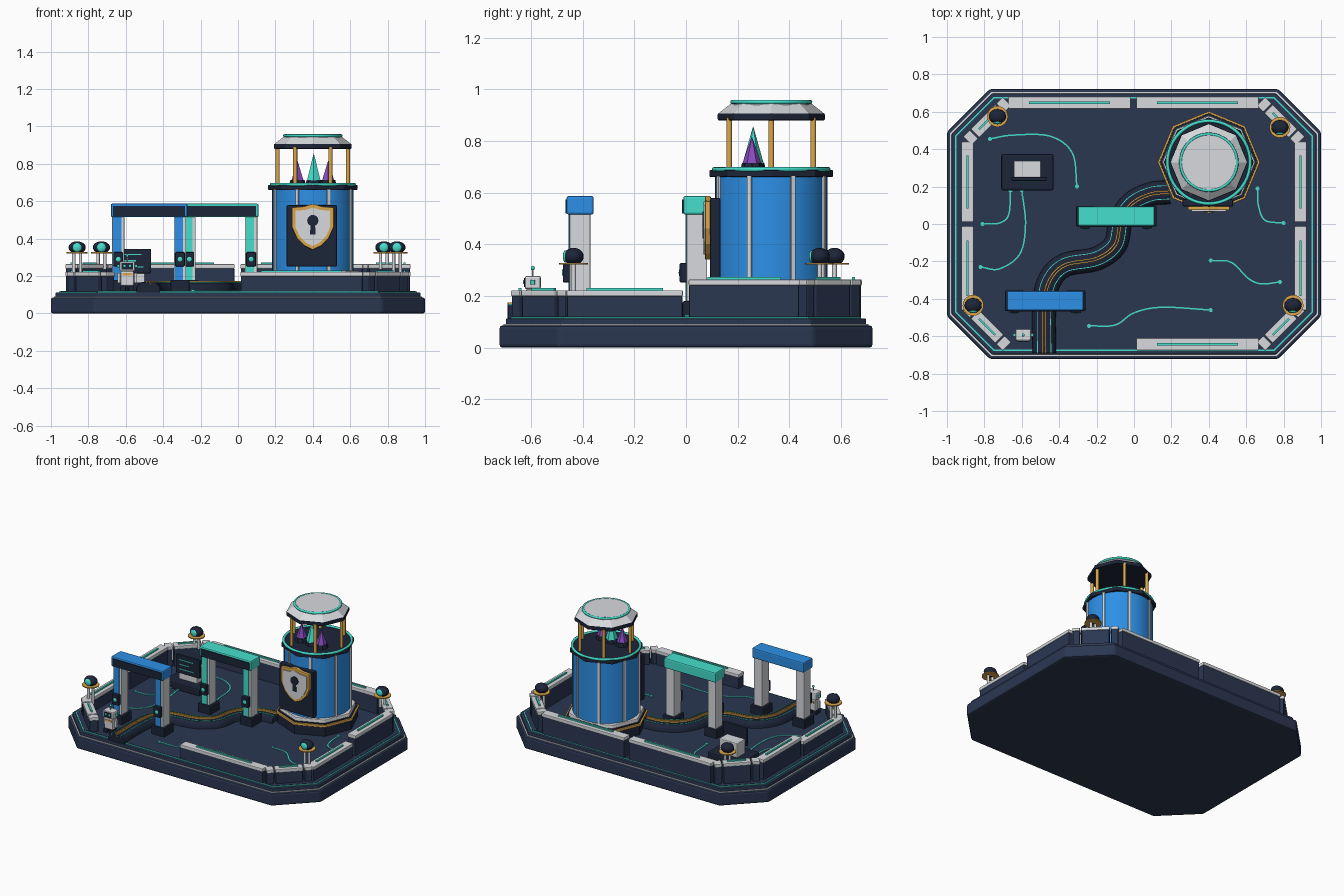
import bpy, bmesh, math
from mathutils import Vector, Matrix

if "Cube" in bpy.data.objects:
    bpy.data.objects.remove(bpy.data.objects["Cube"])


def mat(name, r, g, b):
    m = bpy.data.materials.new(name)
    m.diffuse_color = (r, g, b, 1)
    m.use_nodes = True
    m.node_tree.nodes["Principled BSDF"].inputs["Base Color"].default_value = m.diffuse_color
    return m


NAVY = mat("navy", 0.023, 0.038, 0.083)
DARK = mat("dark_navy", 0.012, 0.018, 0.040)
LIGHT = mat("light_grey", 0.68, 0.70, 0.73)
BLUE = mat("blue", 0.026, 0.28, 0.80)
TEAL = mat("teal", 0.06, 0.74, 0.61)
GOLD = mat("gold", 0.72, 0.39, 0.07)
PURPLE = mat("purple", 0.25, 0.07, 0.53)


def finish(name, bm, m, matrix=None, bevel=0, smooth=False):
    bmesh.ops.recalc_face_normals(bm, faces=bm.faces)
    me = bpy.data.meshes.new(name)
    bm.to_mesh(me)
    bm.free()
    me.materials.append(m)
    ob = bpy.data.objects.new(name, me)
    bpy.context.collection.objects.link(ob)
    if matrix:
        ob.matrix_world = matrix
    if bevel:
        b = ob.modifiers.new("bevel", "BEVEL")
        b.width, b.segments = bevel, 2
    if smooth:
        bpy.ops.object.select_all(action="DESELECT")
        ob.select_set(True)
        bpy.context.view_layer.objects.active = ob
        bpy.ops.object.shade_smooth_by_angle(angle=math.radians(35))
    return ob


def box(name, c, s, m, bevel=0, rot=0):
    bm = bmesh.new()
    bmesh.ops.create_cube(bm, size=1)
    bmesh.ops.scale(bm, vec=s, verts=bm.verts)
    return finish(name, bm, m, Matrix.Translation(c) @ Matrix.Rotation(rot, 4, "Z"), bevel)


def cone(name, x, y, z0, z1, r0, r1, m, n=24, bevel=0, smooth=True):
    bm = bmesh.new()
    bmesh.ops.create_cone(bm, cap_ends=True, segments=n, radius1=r0, radius2=r1, depth=z1 - z0)
    return finish(name, bm, m, Matrix.Translation((x, y, (z0 + z1) / 2)), bevel, smooth and n > 8)


def ball(name, c, r, m, squash=(1, 1, 1)):
    bm = bmesh.new()
    bmesh.ops.create_uvsphere(bm, u_segments=20, v_segments=12, radius=r)
    bmesh.ops.scale(bm, vec=squash, verts=bm.verts)
    return finish(name, bm, m, Matrix.Translation(c), 0, True)


def prism(name, pts, depth, m, matrix, bevel=0):
    bm = bmesh.new()
    f = bm.faces.new([bm.verts.new((x, y, 0)) for x, y in pts])
    g = bmesh.ops.extrude_face_region(bm, geom=[f])
    bmesh.ops.translate(bm, vec=(0, 0, depth), verts=[v for v in g["geom"] if isinstance(v, bmesh.types.BMVert)])
    return finish(name, bm, m, matrix, bevel)


def plate(name, inset, z0, z1, m, bevel=0):
    # octagonal slab, inset from the outer edge of the base
    x, y, c = 1 - inset, 0.722 - inset, 0.23 - 0.586 * inset
    h = [(x, y - c), (x - c, y), (c - x, y), (-x, y - c)]
    return prism(name, h + [(-a, -b) for a, b in h], z1 - z0, m, Matrix.Translation((0, 0, z0)), bevel)


def spline(pts, steps=8):
    p = [Vector(q) for q in pts]
    p = [2 * p[0] - p[1]] + p + [2 * p[-1] - p[-2]]
    out = []
    for a, b, c, d in zip(p, p[1:], p[2:], p[3:]):
        for i in range(steps):
            t = i / steps
            out.append(0.5 * (2 * b + (c - a) * t + (2 * a - 5 * b + 4 * c - d) * t * t
                              + (3 * b - a - 3 * c + d) * t ** 3))
    return out + [p[-2]]


def ribbon(name, line, section, m):
    # (sideways, height) section swept along a flat line
    bm = bmesh.new()
    prev = None
    for i, q in enumerate(line):
        t = (line[min(i + 1, len(line) - 1)] - line[max(i - 1, 0)]).normalized()
        n = Vector((-t.y, t.x))
        ring = [bm.verts.new((*(q + n * w), z)) for w, z in section]
        if prev:
            for k in range(len(ring)):
                bm.faces.new((prev[k], prev[k - 1], ring[k - 1], ring[k]))
        else:
            bm.faces.new(ring)
        prev = ring
    bm.faces.new(prev)
    return finish(name, bm, m, None, 0, True)


def strip(off, half, z0, z1):
    return [(off - half, z0), (off + half, z0), (off + half, z1), (off - half, z1)]


def hoop(name, x, y, z, R, r, m, n=48):
    bpy.ops.mesh.primitive_torus_add(location=(x, y, z), major_radius=R, minor_radius=r, major_segments=n, minor_segments=8)
    ob = bpy.context.object
    ob.name = name
    ob.data.materials.append(m)
    bpy.ops.object.shade_smooth_by_angle(angle=math.radians(50))


# stepped base
F = 0.12
plate("base", 0, 0, 0.086, NAVY, 0.012)
plate("base_light_trim", 0.016, 0.08, 0.091, LIGHT)
plate("base_step", 0.025, 0.085, 0.113, NAVY, 0.006)
plate("base_teal_trim", 0.044, 0.11, 0.118, TEAL)
plate("floor", 0.052, 0.11, F, NAVY)


# perimeter walls with light caps and teal strips
def wall(x, y, length, rot, top, lit=True):
    box("wall_body", (x, y, (0.115 + top - 0.02) / 2), (length - 0.005, 0.058, top - 0.02 - 0.115), NAVY, 0.005, rot)
    box("wall_cap", (x, y, top - 0.012), (length, 0.065, 0.024), LIGHT, 0.005, rot)
    if lit:
        box("wall_strip", (x, y, top + 0.004), (length * 0.66, 0.012, 0.01), TEAL, 0, rot)


LOW, HIGH = 0.222, 0.264
Q = math.pi / 2
for x in (-0.345, 0.34):
    wall(x, 0.648, 0.655, 0, HIGH)
wall(0.34, -0.643, 0.655, 0, LOW)
for s in (-1, 1):
    wall(s * 0.89, 0.225, 0.43, Q, HIGH)
    wall(s * 0.89, -0.237, 0.45, Q, LOW)
    for t, top in ((1, HIGH), (-1, LOW)):
        d = Vector((s, -t)).normalized()
        c = Vector((s * 0.785, t * 0.55))
        a = math.atan2(d.y, d.x)
        for k, ln in ((-0.125, 0.05), (0, 0.185), (0.125, 0.05)):
            p = c + d * k
            wall(p.x, p.y, ln, a, top, k == 0)

# watch lamps on the corners
for x, y, z in ((-0.73, 0.575, HIGH), (0.78, 0.517, HIGH), (-0.86, -0.435, LOW), (0.85, -0.435, LOW)):
    for s in (-1, 1):
        cone("lamp_post", x + s * 0.018, y, z - 0.03, 0.325, 0.009, 0.009, LIGHT, 12)
    cone("lamp_tray", x, y, 0.321, 0.328, 0.056, 0.056, GOLD)
    ball("lamp_head", (x, y, 0.353), 0.046, DARK, (1, 0.85, 0.72))
    ball("lamp_eye", (x, y - 0.031, 0.353), 0.024, TEAL, (1, 0.45, 1))

# winding raised path
way = spline([(-0.48, -0.69), (-0.48, -0.45), (-0.455, -0.31), (-0.37, -0.22), (-0.2, -0.185),
              (-0.1, -0.11), (-0.07, 0.02), (-0.01, 0.11), (0.09, 0.16), (0.19, 0.17)])
ribbon("path", way, [(0.064, 0.112), (0.062, 0.135), (0.052, 0.154), (0.036, 0.165),
                     (-0.036, 0.165), (-0.052, 0.154), (-0.062, 0.135), (-0.064, 0.112)], DARK)
for s in (-1, 1):
    ribbon("path_teal_edge", way, strip(s * 0.036, 0.002, 0.155, 0.168), TEAL)
    ribbon("path_gold_line", way, strip(s * 0.007, 0.004, 0.155, 0.175), GOLD)

# floor circuit lines
for pts in ([(-0.77, 0.455), (-0.65, 0.475), (-0.45, 0.47), (-0.33, 0.38), (-0.305, 0.2)],
            [(-0.81, 0), (-0.72, 0.005), (-0.67, 0.05), (-0.66, 0.18)],
            [(-0.82, -0.23), (-0.72, -0.24), (-0.61, -0.16), (-0.58, 0), (-0.6, 0.18)],
            [(-0.24, -0.545), (-0.1, -0.54), (0, -0.475), (0.15, -0.445), (0.41, -0.46)],
            [(0.41, -0.195), (0.52, -0.205), (0.61, -0.29), (0.68, -0.32), (0.78, -0.31)],
            [(0.66, 0.19), (0.665, 0.1), (0.7, 0.02), (0.8, 0.005)]):
    ribbon("circuit_line", spline(pts), strip(0, 0.004, F - 0.005, F + 0.004), TEAL)
    for p in (pts[0], pts[-1]):
        cone("circuit_node", *p, F - 0.005, F + 0.007, 0.011, 0.011, TEAL, 12)


# gates
def gate(x, y, m):
    box("gate_beam", (x, y, 0.551), (0.41, 0.105, 0.072), m, 0.008)
    box("gate_beam_panel", (x, y - 0.053, 0.547), (0.385, 0.008, 0.054), DARK)
    for s in (-1, 1):
        px = x + s * 0.165
        box("gate_foot", (px, y, 0.147), (0.1, 0.11, 0.066), DARK, 0.006)
        box("gate_leg", (px, y, 0.35), (0.066, 0.08, 0.35), LIGHT, 0.005)
        box("gate_leg_panel", (px - 0.006, y - 0.041, 0.35), (0.044, 0.006, 0.34), m)
        box("gate_reader", (px, y - 0.052, 0.29), (0.052, 0.03, 0.075), DARK, 0.005)
        ball("gate_reader_light", (px, y - 0.066, 0.29), 0.014, TEAL, (1, 0.3, 1))


gate(-0.475, -0.41, BLUE)
gate(-0.095, 0.042, TEAL)

# tower
X, Y = 0.4, 0.33
cone("tower_plinth", X, Y, 0.115, 0.188, 0.264, 0.264, DARK, 8)
cone("tower_gold_trim", X, Y, 0.185, 0.202, 0.274, 0.274, GOLD, 8, 0.003)
cone("tower_plinth_top", X, Y, 0.19, 0.208, 0.264, 0.262, DARK, 8)
cone("tower_light_trim", X, Y, 0.2, 0.23, 0.252, 0.248, LIGHT, 8, 0.005)
cone("tower_wall", X, Y, 0.22, 0.67, 0.218, 0.218, BLUE, 40)
for k in range(8):
    a = math.radians(22.5 + 45 * k)
    box("tower_rib", (X + 0.218 * math.cos(a), Y + 0.218 * math.sin(a), 0.445), (0.016, 0.018, 0.44), LIGHT, 0.003, a)
cone("tower_rim", X, Y, 0.66, 0.688, 0.24, 0.24, DARK, 8, 0.005)
hoop("tower_teal_ring", X, Y, 0.69, 0.221, 0.009, TEAL)
for k in range(6):
    a = math.radians(60 * k)
    cone("tower_column", X + 0.188 * math.cos(a), Y + 0.188 * math.sin(a), 0.68, 0.89, 0.011, 0.011, GOLD, 12)
cone("roof_edge", X, Y, 0.88, 0.907, 0.208, 0.208, DARK, 8, 0.004)
cone("roof_slope", X, Y, 0.907, 0.945, 0.204, 0.155, LIGHT, 8)
cone("roof_disc", X, Y, 0.94, 0.956, 0.15, 0.146, LIGHT, 40)
hoop("roof_teal_ring", X, Y, 0.951, 0.151, 0.008, TEAL)

# crystals
for x, y, h, r, m in ((0.405, 0.26, 0.855, 0.041, TEAL), (0.318, 0.265, 0.815, 0.037, PURPLE),
                      (0.482, 0.255, 0.815, 0.037, PURPLE)):
    cone("crystal_socket", x, y, 0.685, 0.715, 0.045, 0.038, DARK, 8)
    cone("crystal", x, y, 0.712, h, r, 0.001, m, 6)

# vault door and shield
U = Matrix.Rotation(Q, 4, "X")
box("door", (0.395, 0.113, 0.415), (0.27, 0.04, 0.33), DARK, 0.008)
half = [(0, 0.125), (0.05, 0.11), (0.112, 0.105), (0.112, 0.0), (0.085, -0.06), (0.045, -0.1), (0, -0.122)]
shield = half + [(-x, z) for x, z in half[-2:0:-1]]
prism("shield_frame", shield, 0.022, GOLD, Matrix.Translation((0.4, 0.096, 0.462)) @ U, 0.004)
prism("shield_face", [(x * 0.83, z * 0.83) for x, z in shield], 0.012, LIGHT, Matrix.Translation((0.4, 0.08, 0.462)) @ U)
disc = [(0.03 * math.cos(k * math.pi / 10), 0.03 * math.sin(k * math.pi / 10)) for k in range(20)]
prism("keyhole_top", disc, 0.008, DARK, Matrix.Translation((0.4, 0.071, 0.497)) @ U)
prism("keyhole_slot", [(-0.011, 0), (0.011, 0), (0.015, -0.075), (-0.015, -0.075)], 0.008, DARK,
      Matrix.Translation((0.4, 0.0715, 0.497)) @ U)

# console
box("console_base", (-0.57, 0.277, 0.142), (0.28, 0.195, 0.05), DARK, 0.01)
box("console_body", (-0.57, 0.293, 0.212), (0.145, 0.09, 0.11), LIGHT, 0.006)
box("console_screen", (-0.56, 0.24, 0.28), (0.19, 0.02, 0.13), DARK, 0.005)
for k, w in enumerate((0.11, 0.08, 0.12)):
    box("screen_line", (-0.625 + w / 2, 0.229, 0.315 - 0.033 * k), (w, 0.006, 0.006), TEAL)

# small robot
rx, ry = -0.592, -0.593
box("robot_body", (rx, ry, 0.187), (0.07, 0.055, 0.08), LIGHT, 0.008)
box("robot_belt", (rx, ry, 0.21), (0.05, 0.062, 0.012), GOLD)
box("robot_head", (rx, ry, 0.252), (0.084, 0.062, 0.052), LIGHT, 0.008)
box("robot_face", (rx, ry - 0.031, 0.252), (0.06, 0.008, 0.034), DARK)
for s in (-1, 1):
    ball("robot_eye", (rx + s * 0.015, ry - 0.034, 0.254), 0.008, TEAL, (1, 0.5, 1))
    box("robot_foot", (rx + s * 0.022, ry - 0.005, 0.134), (0.03, 0.05, 0.03), DARK, 0.004)
    box("robot_arm", (rx + s * 0.045, ry, 0.19), (0.016, 0.022, 0.055), LIGHT, 0.004)
    cone("robot_ear", rx + s * 0.047, ry, 0.245, 0.262, 0.009, 0.009, TEAL, 12)
cone("robot_antenna", rx, ry, 0.275, 0.305, 0.003, 0.003, LIGHT, 8)
ball("robot_antenna_tip", (rx, ry, 0.308), 0.008, TEAL)
